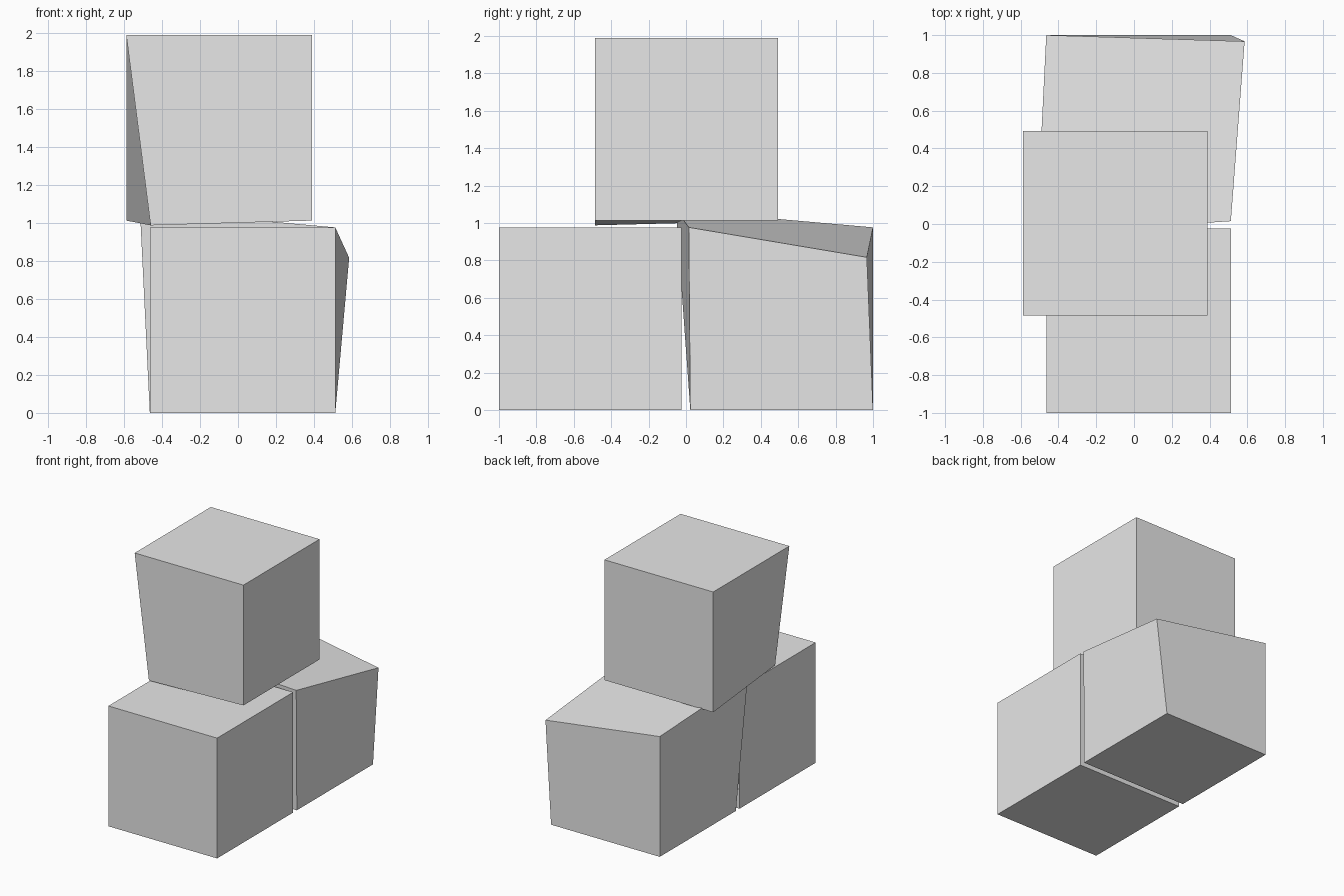
import bpy
import bmesh
from mathutils import Vector

default = bpy.data.objects.get("Cube")
if default:
    bpy.data.objects.remove(default, do_unlink=True)

SIZE = 0.977

# One plain grey for every block
grey = bpy.data.materials.new("light_grey")
grey.use_nodes = True
colour = (0.8, 0.8, 0.8, 1.0)
grey.diffuse_color = colour
grey.node_tree.nodes["Principled BSDF"].inputs["Base Color"].default_value = colour


def block(name, centre, nudges=None):
    """Cube block; nudges maps a corner's signs to the offset pulling it askew."""
    bm = bmesh.new()
    bmesh.ops.create_cube(bm, size=SIZE)
    for v in bm.verts:
        corner = tuple(1 if c > 0 else -1 for c in v.co)
        v.co += Vector((nudges or {}).get(corner, (0, 0, 0)))
    bmesh.ops.recalc_face_normals(bm, faces=bm.faces)
    mesh = bpy.data.meshes.new(name)
    bm.to_mesh(mesh)
    bm.free()
    mesh.materials.append(grey)
    obj = bpy.data.objects.new(name, mesh)
    obj.location = centre
    bpy.context.collection.objects.link(obj)
    return obj


half = SIZE / 2

# Regular block at the front
block("front_block", (0.024, half - 1, half))

# Skewed block behind it, two top corners pulled
block("back_block", (0.024, 1 - half, half), {
    (-1, -1, 1): (-0.052, -0.077, 0.093),
    (1, 1, 1): (0.073, -0.033, -0.16),
    (1, -1, 1): (0, -0.008, 0),
})

# Upper block, one lower corner pulled inwards
block("upper_block", (-0.1, 0.003, 1.99 - half), {
    (-1, -1, -1): (0.128, 0, -0.025),
})
